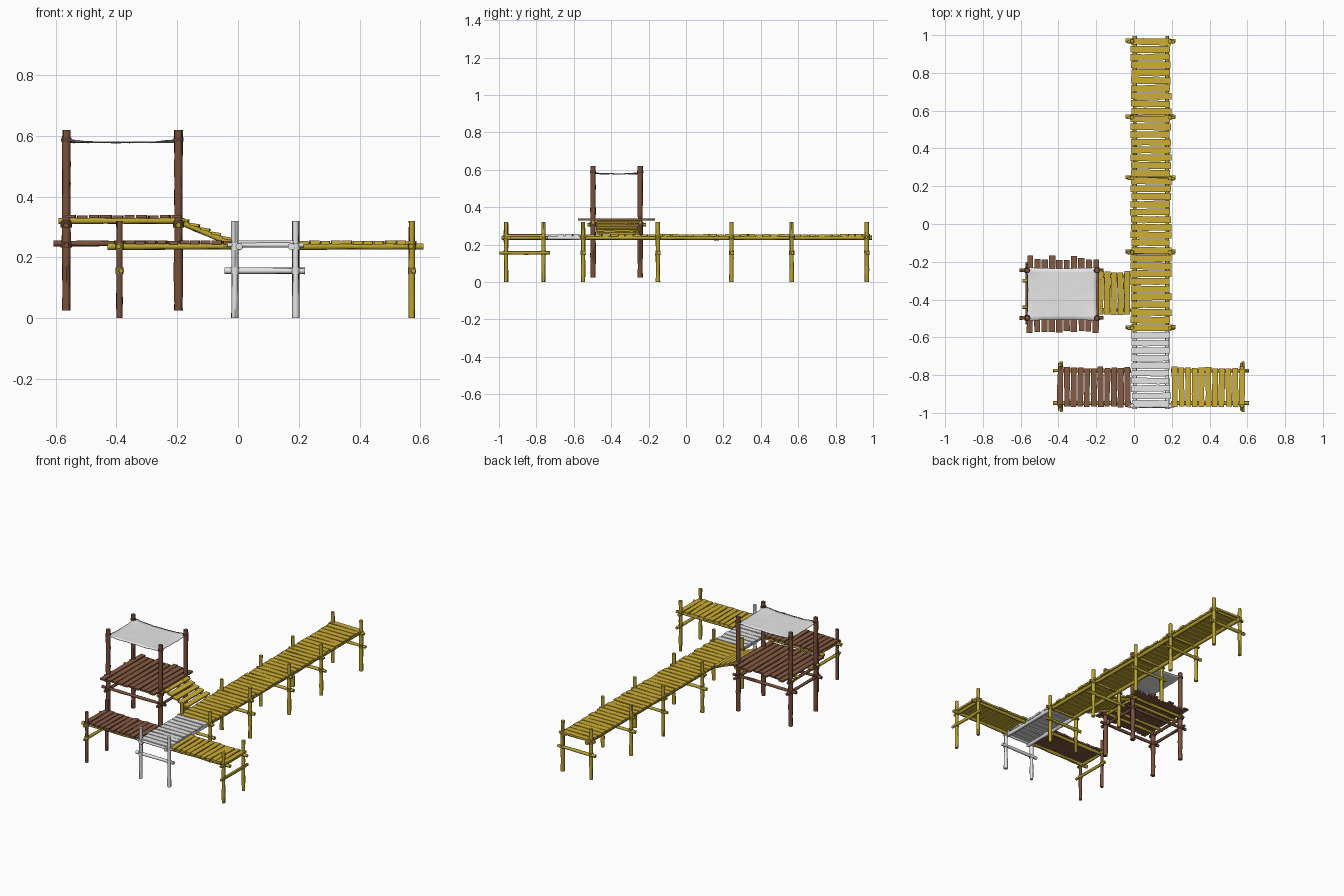
import bpy, bmesh, math, random
from mathutils import Vector

random.seed(4)
cube = bpy.data.objects.get("Cube")
if cube:
    bpy.data.objects.remove(cube, do_unlink=True)


def material(name, rgb):
    m = bpy.data.materials.new(name)
    m.use_nodes = True
    m.diffuse_color = (*rgb, 1)
    m.node_tree.nodes["Principled BSDF"].inputs["Base Color"].default_value = (*rgb, 1)
    return m


YELLOW = material("yellow wood", (0.62, 0.43, 0.035))
OLIVE = material("yellow log", (0.50, 0.38, 0.03))
BROWN = material("brown wood", (0.24, 0.105, 0.057))
UMBER = material("brown log", (0.20, 0.083, 0.045))
WHITE = material("white wood", (0.80, 0.80, 0.80))
ROPE = material("yellow rope", (0.27, 0.19, 0.03))
DARK = material("brown rope", (0.11, 0.05, 0.03))
CLOTH = material("canopy cloth", (0.80, 0.80, 0.80))


def jit(s):
    return random.uniform(-s, s)


def finish(bm, name, mat, angle=50):
    bmesh.ops.recalc_face_normals(bm, faces=bm.faces)
    mesh = bpy.data.meshes.new(name)
    bm.to_mesh(mesh)
    bm.free()
    mesh.materials.append(mat)
    ob = bpy.data.objects.new(name, mesh)
    bpy.context.scene.collection.objects.link(ob)
    bpy.ops.object.select_all(action="DESELECT")
    ob.select_set(True)
    bpy.context.view_layer.objects.active = ob
    bpy.ops.object.shade_smooth_by_angle(angle=math.radians(angle))
    return ob


def add_log(bm, a, b, r, rough=0.12):
    """Rough round timber from a to b."""
    a, b = Vector(a), Vector(b)
    axis = b - a
    q = axis.to_track_quat("Z", "Y")
    n, steps = 8, max(1, round(axis.length / 0.06))
    rings = []
    for i in range(steps + 1):
        c = a + axis * i / steps
        size = r * (1 + jit(rough))
        ring = []
        for k in range(n):
            t = math.tau * k / n
            off = Vector((math.cos(t), math.sin(t), 0)) * size * (1 + jit(rough / 2))
            ring.append(bm.verts.new(c + q @ off))
        rings.append(ring)
    for p, s in zip(rings, rings[1:]):
        for k in range(n):
            bm.faces.new((p[k], p[(k + 1) % n], s[(k + 1) % n], s[k]))
    bm.faces.new(rings[0])
    bm.faces.new(rings[-1])


def logs(name, mat, spans, r):
    bm = bmesh.new()
    for a, b in spans:
        add_log(bm, a, b, r)
    return finish(bm, name, mat)


def lashings(name, mat, points, r, h=0.011):
    """Rope bands round upright posts."""
    bm = bmesh.new()
    for x, y, z in points:
        add_log(bm, (x, y, z - h), (x, y, z + h), r, 0.05)
    return finish(bm, name, mat)


def planks(name, mat, start, end, side, count, width, thick=0.012, ragged=0.006, tilt=1):
    """Row of planks from start to end; side is half a plank, tilt follows the slope."""
    start, end, side = Vector(start), Vector(end), Vector(side)
    run = end - start
    pitch = run.length / count
    along = Vector((run.x, run.y, run.z * tilt)).normalized()
    up = along.cross(side.normalized())
    if up.z < 0:
        up = -up
    bm = bmesh.new()
    for i in range(count):
        c = start + run * (i + 0.5) / count + up * jit(0.001)
        skew = jit(0.002)
        ends = (-1 - abs(jit(ragged)) / side.length, -0.35, 0.35,
                1 + jit(ragged) / side.length)
        rings = []
        for t in ends:
            w = width * pitch / 2 * (1 + jit(0.09))
            m = c + side * t + along * (skew * t + jit(0.001))
            rings.append([bm.verts.new(m + along * w * u + up * thick / 2 * v)
                          for u, v in ((-1, -1), (1, -1), (1, 1), (-1, 1))])
        for p, s in zip(rings, rings[1:]):
            for k in range(4):
                bm.faces.new((p[k], p[(k + 1) % 4], s[(k + 1) % 4], s[k]))
        bm.faces.new(rings[0])
        bm.faces.new(rings[-1])
    return finish(bm, name, mat, 30)


DECK, BEAM, LOW, TOP = 0.249, 0.236, 0.156, 0.32
LX, RX = -0.01, 0.19      # post lines of the long walkway
FY, BY = -0.962, -0.762   # post lines of the side piers
MID = (LX + RX) / 2


def trestles(name, mat, rope, ys):
    """Post pairs with crossbars over the long walkway."""
    logs(name + "_posts", mat, [((x, y, 0), (x, y, TOP)) for x in (LX, RX) for y in ys], 0.011)
    logs(name + "_low_crossbars", mat,
         [((LX - 0.034, y + 0.004, LOW), (RX + 0.03, y + 0.004, LOW)) for y in ys], 0.01)
    logs(name + "_high_crossbars", mat,
         [((LX - 0.025, y - 0.003, BEAM + 0.005), (RX + 0.025, y - 0.003, BEAM + 0.005))
          for y in ys], 0.008)
    lashings(name + "_lashings", rope,
             [(x, y, z) for x in (LX, RX) for y in ys for z in (LOW, BEAM)], 0.014)


# Long walkway: yellow stretch
trestles("walkway", OLIVE, ROPE, (0.967, 0.565, 0.243, -0.15, -0.55))
logs("walkway_beams", OLIVE,
     [((x, -0.57, BEAM), (x, 0.995, BEAM)) for x in (0.004, 0.176)], 0.011)
planks("walkway_planks", YELLOW, (MID, -0.57, DECK), (MID, 0.985, DECK), (0.104, 0, 0), 38, 0.86)

# White landing
trestles("landing", WHITE, WHITE, (FY,))
logs("landing_beams", WHITE,
     [((x, -0.98, BEAM), (x, -0.57, BEAM)) for x in (0.004, 0.176)], 0.011)
planks("landing_planks", WHITE, (MID, -0.97, DECK), (MID, -0.57, DECK), (0.1, 0, 0), 10, 0.84)


def pier(name, x_in, x_post, x_end, plank_mat, post_mat, rope):
    """Side pier resting on two end posts."""
    ys = (FY, BY)
    logs(name + "_posts", post_mat, [((x_post, y, 0), (x_post, y, TOP)) for y in ys], 0.01)
    logs(name + "_beams", OLIVE,
         [((x_in, y, BEAM), (x_end, y, BEAM)) for y in (FY + 0.014, BY - 0.014)], 0.01)
    logs(name + "_crossbars", OLIVE,
         [((x_post + 0.005, FY - 0.034, LOW), (x_post + 0.005, BY + 0.034, LOW)),
          ((x_post - 0.003, FY - 0.025, BEAM), (x_post - 0.003, BY + 0.025, BEAM))], 0.009)
    lashings(name + "_lashings", rope,
             [(x_post, y, z) for y in ys for z in (LOW, BEAM)], 0.0125)
    y = (FY + BY) / 2
    edge = x_post + math.copysign(0.018, x_post)
    planks(name + "_planks", plank_mat, (x_in, y, DECK), (edge, y, DECK), (0, 0.103, 0), 11, 0.86)


pier("left_pier", 0.197, 0.572, 0.61, YELLOW, OLIVE, ROPE)
pier("right_pier", -0.017, -0.39, -0.43, BROWN, UMBER, ROPE)

# Tower
TX, TY = (-0.565, -0.196), (-0.497, -0.245)
CX, CY = sum(TX) / 2, sum(TY) / 2
logs("tower_posts", UMBER, [((x, y, 0.025), (x, y, 0.62)) for x in TX for y in TY], 0.0135)
logs("tower_lower_rails", UMBER,
     [((TX[0] - 0.042, y, 0.246), (TX[1] + 0.035, y, 0.246)) for y in TY]
     + [((x, TY[0] - 0.035, 0.24), (x, TY[1] + 0.04, 0.24)) for x in TX], 0.009)


def upper_rail(name, mat, x):
    logs(name, mat, [((x, TY[0] - 0.03, 0.306), (x, TY[1] + 0.03, 0.306))], 0.009)


upper_rail("tower_outer_rail", UMBER, TX[0])
upper_rail("tower_inner_rail", OLIVE, TX[1])
logs("tower_joists", OLIVE,
     [((TX[0] - 0.025, y, 0.32), (TX[1] + 0.02, y, 0.32))
      for y in (CY - 0.125, CY - 0.07, CY + 0.07, CY + 0.125)], 0.009)
planks("tower_planks", BROWN, (-0.57, CY, 0.334), (-0.182, CY, 0.334),
       (0, 0.194, 0), 10, 0.84, 0.01, 0.014)
lashings("tower_lashings", DARK, [(x, y, z) for x in TX for y in TY for z in (0.243, 0.31)], 0.018)
lashings("canopy_ties", DARK, [(x, y, 0.588) for x in TX for y in TY], 0.017, 0.006)

# Ramp from tower to walkway, with treads flatter than the slope
HIGH, FOOT = (-0.195, 0.318), (-0.02, 0.244)
logs("ramp_beams", OLIVE,
     [((HIGH[0], y, HIGH[1]), (FOOT[0], y, FOOT[1])) for y in (-0.455, -0.275)], 0.009)
planks("ramp_treads", YELLOW, (HIGH[0], -0.365, HIGH[1] + 0.012),
       (FOOT[0], -0.365, FOOT[1] + 0.012), (0, 0.112, 0), 5, 0.8, 0.009, tilt=0.4)

# Sagging canopy tied at its corners
bm = bmesh.new()
bmesh.ops.create_grid(bm, x_segments=16, y_segments=12, size=1)
for v in bm.verts:
    u, w = v.co.x, v.co.y
    corner = abs(u * w) ** 3
    v.co = (CX + u * (0.187 - 0.005 * (1 - w * w)) + jit(0.001),
            CY + w * (0.141 - 0.005 * (1 - u * u)) + jit(0.001),
            0.580 + 0.01 * corner + jit(0.0015))
canopy = finish(bm, "canopy", CLOTH)
solid = canopy.modifiers.new("thickness", "SOLIDIFY")
solid.thickness = 0.003
